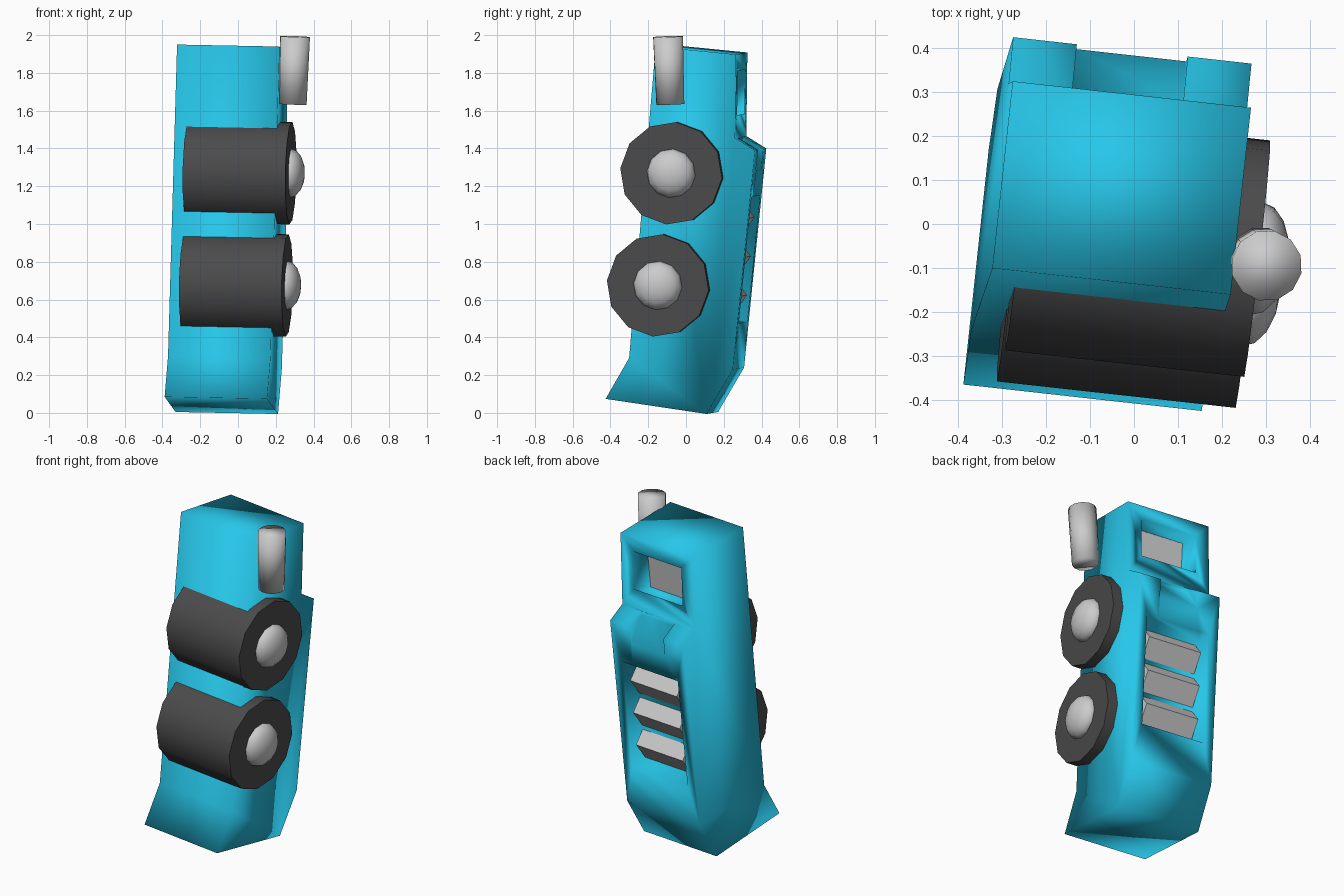
import bpy, bmesh, math
from mathutils import Matrix, Vector

if "Cube" in bpy.data.objects:
    bpy.data.objects.remove(bpy.data.objects["Cube"])

# Leaning local frame shared by the body and its fittings
ez = Vector((0.03, 0.095, 0.995)).normalized()
ex = Vector((0.993, -0.11, -0.0194))
ex = (ex - ez * ex.dot(ez)).normalized()
ey = ez.cross(ex)
FRAME = Matrix.Translation((0, 0, 1)) @ Matrix((ex, ey, ez)).transposed().to_4x4()
CX = -0.055  # middle of the body across its width

teal = bpy.data.materials.new("teal")
teal.diffuse_color = (0.02, 0.57, 0.82, 1)
teal.use_nodes = True
teal.node_tree.nodes["Principled BSDF"].inputs["Base Color"].default_value = teal.diffuse_color
rubber = bpy.data.materials.new("dark_rubber")
rubber.diffuse_color = (0.07, 0.07, 0.07, 1)
rubber.use_nodes = True
rubber.node_tree.nodes["Principled BSDF"].inputs["Base Color"].default_value = rubber.diffuse_color


def finish(name, bm, matrix=FRAME, mat=None):
    bmesh.ops.recalc_face_normals(bm, faces=bm.faces)
    me = bpy.data.meshes.new(name)
    bm.to_mesh(me)
    bm.free()
    ob = bpy.data.objects.new(name, me)
    bpy.context.collection.objects.link(ob)
    ob.matrix_world = matrix
    if mat:
        me.materials.append(mat)
    return ob


def prism(name, profile, x0, x1, mat=None):
    """Extrude a (y, z) profile across the width."""
    bm = bmesh.new()
    face = bm.faces.new([bm.verts.new((x0, y, z)) for y, z in profile])
    new = bmesh.ops.extrude_face_region(bm, geom=[face])["geom"]
    bmesh.ops.translate(bm, vec=(x1 - x0, 0, 0),
                        verts=[v for v in new if isinstance(v, bmesh.types.BMVert)])
    return finish(name, bm, mat=mat)


def block(name, centre, size, taper=1.0):
    """Box whose inner (-y) end is scaled by taper."""
    bm = bmesh.new()
    bmesh.ops.create_cube(bm, size=1)
    for v in bm.verts:
        t = taper if v.co.y < 0 else 1
        v.co = Vector(centre) + Vector((v.co.x * size[0] * t, v.co.y * size[1],
                                        v.co.z * size[2] * t))
    return finish(name, bm)


def cylinder(name, x0, x1, r, y, z, mat):
    """Twelve-sided cylinder along the local width axis."""
    bm = bmesh.new()
    place = Matrix.Translation(((x0 + x1) / 2, y, z)) @ Matrix.Rotation(math.pi / 2, 4, 'Y')
    bmesh.ops.create_cone(bm, cap_ends=True, segments=12, radius1=r, radius2=r,
                          depth=x1 - x0, matrix=place)
    return finish(name, bm, mat=mat)


def smooth(ob, deg=35):
    bpy.ops.object.select_all(action='DESELECT')
    ob.select_set(True)
    bpy.context.view_layer.objects.active = ob
    bpy.ops.object.shade_smooth_by_angle(angle=math.radians(deg))


# Body shell
body = prism("body", [(-0.314, -0.957), (0.23, -0.984), (0.345, -0.736), (0.352, 0.43),
                      (0.24, 0.485), (0.203, 0.926), (-0.227, 0.926), (-0.21, -0.729)],
             -0.328, 0.218, teal)

# Cut-outs in the back: sloping chute, upper window, lower panel
cutters = [
    prism("chute_cutter", [(0.245, 0.46), (0.36, 0.31), (0.45, 0.31), (0.45, 0.6), (0.245, 0.6)],
          CX - 0.127, CX + 0.127),
    block("window_cutter", (CX, 0.165, 0.695), (0.37, 0.13, 0.29), 0.88),
    block("panel_cutter", (CX, 0.32, -0.155), (0.42, 0.10, 0.68), 0.95),
]
for cut in cutters:
    cut.hide_render = True
    mod = body.modifiers.new(cut.name, 'BOOLEAN')
    mod.operation = 'DIFFERENCE'
    mod.solver = 'EXACT'
    mod.object = cut
bpy.context.view_layer.objects.active = body
for cut in cutters:
    bpy.ops.object.modifier_apply(modifier=cut.name)
for cut in cutters:
    bpy.data.objects.remove(cut)
body.data.shade_smooth()

# Grey plate in the window and three wedge louvres in the panel
block("window_plate", (CX, 0.10, 0.695), (0.32, 0.03, 0.25))
for i in range(3):
    z = -0.37 + 0.207 * i
    prism(f"louvre_{i + 1}", [(0.25, z + 0.09), (0.27, z + 0.09), (0.335, z + 0.02),
                              (0.27, z - 0.09), (0.25, z - 0.09)], CX - 0.175, CX + 0.175)

# Wheels: wide tyre sunk into the body front, domed hub on the outer end
for label, y, z in (("lower", -0.088, -0.33), ("upper", -0.074, 0.268)):
    smooth(cylinder(f"{label}_tyre", -0.265, 0.282, 0.272, y, z, rubber))
    bm = bmesh.new()
    bmesh.ops.create_uvsphere(bm, u_segments=12, v_segments=8, radius=1,
                              matrix=Matrix.Translation((0.28, y, z))
                              @ Matrix.Diagonal((0.075, 0.13, 0.13, 1))
                              @ Matrix.Rotation(math.pi / 2, 4, 'Y'))
    smooth(finish(f"{label}_hub", bm), 60)

# Exhaust pipe, slightly tapered
low, high = Vector((0.289, -0.083, 1.634)), Vector((0.302, -0.095, 1.992))
axis = high - low
bm = bmesh.new()
bmesh.ops.create_cone(bm, cap_ends=True, segments=12, radius1=0.076, radius2=0.081,
                      depth=axis.length)
pipe = finish("exhaust_pipe", bm, Matrix.Translation((low + high) / 2)
              @ axis.to_track_quat('Z', 'Y').to_matrix().to_4x4())
pipe.data.shade_smooth()
